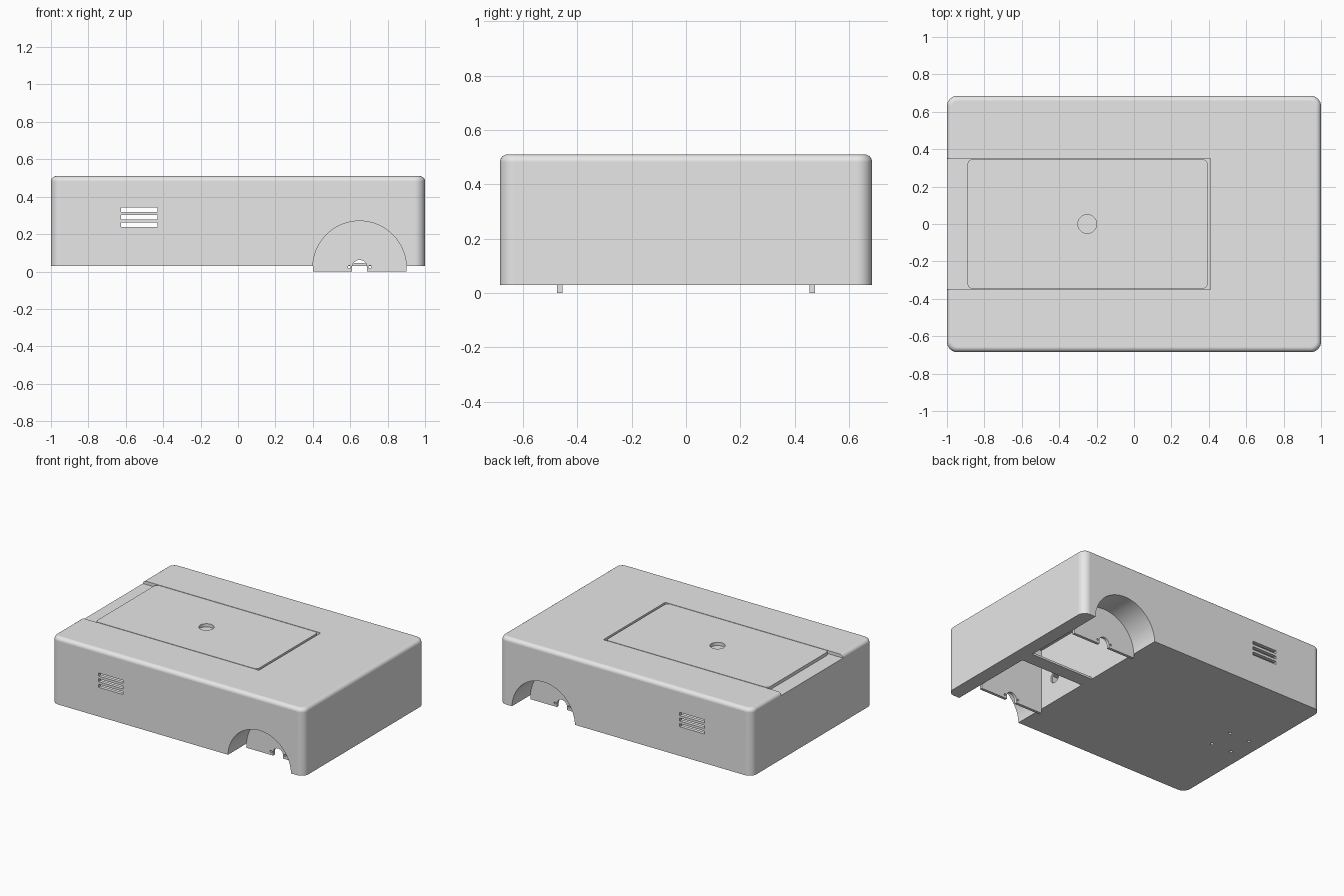
import bpy, bmesh, math

if "Cube" in bpy.data.objects:
    bpy.data.objects.remove(bpy.data.objects["Cube"])

grey = bpy.data.materials.new("plain grey")
grey.diffuse_color = (0.8, 0.8, 0.8, 1)
grey.use_nodes = True
grey.node_tree.nodes["Principled BSDF"].inputs["Base Color"].default_value = grey.diffuse_color


def make(name, bm):
    bmesh.ops.recalc_face_normals(bm, faces=bm.faces[:])
    mesh = bpy.data.meshes.new(name)
    bm.to_mesh(mesh)
    bm.free()
    mesh.materials.append(grey)
    ob = bpy.data.objects.new(name, mesh)
    bpy.context.scene.collection.objects.link(ob)
    return ob


def box(name, x0, x1, y0, y1, z0, z1, corner=0, top=0):
    bm = bmesh.new()
    bmesh.ops.create_cube(bm, size=1)
    for v in bm.verts:
        v.co = ((x0 + x1) / 2 + v.co.x * (x1 - x0),
                (y0 + y1) / 2 + v.co.y * (y1 - y0),
                (z0 + z1) / 2 + v.co.z * (z1 - z0))
    if corner:
        edges = [e for e in bm.edges if abs(e.verts[0].co.z - e.verts[1].co.z) > 1e-4]
        bmesh.ops.bevel(bm, geom=edges, offset=corner, segments=8, profile=0.5, affect='EDGES')
    if top:
        edges = [e for e in bm.edges if all(v.co.z > z1 - 1e-4 for v in e.verts)]
        bmesh.ops.bevel(bm, geom=edges, offset=top, segments=6, profile=0.5, affect='EDGES')
    return make(name, bm)


def prism(name, pts, a, b, axis='y'):
    """Extrude a 2D outline from a to b along the axis."""
    place = {'x': lambda p, t: (t, p[0], p[1]),
             'y': lambda p, t: (p[0], t, p[1]),
             'z': lambda p, t: (p[0], p[1], t)}[axis]
    bm = bmesh.new()
    lo = [bm.verts.new(place(p, a)) for p in pts]
    hi = [bm.verts.new(place(p, b)) for p in pts]
    bm.faces.new(lo)
    bm.faces.new(hi[::-1])
    n = len(pts)
    for i in range(n):
        bm.faces.new((lo[i], lo[(i + 1) % n], hi[(i + 1) % n], hi[i]))
    return make(name, bm)


def arc(cx, cz, r, start, end, n):
    return [(cx + r * math.cos(start + (end - start) * i / n),
             cz + r * math.sin(start + (end - start) * i / n)) for i in range(n + 1)]


def circle(cx, cy, r, n=32):
    return arc(cx, cy, r, 0, 2 * math.pi, n)[:-1]


def cut(ob, cutters):
    for c in cutters:
        mod = ob.modifiers.new("cut", 'BOOLEAN')
        mod.operation = 'DIFFERENCE'
        mod.solver = 'EXACT'
        mod.object = c
        graph = bpy.context.evaluated_depsgraph_get()
        graph.update()
        mesh = bpy.data.meshes.new_from_object(ob.evaluated_get(graph))
        ob.modifiers.clear()
        ob.data = mesh
        bpy.data.objects.remove(c)


WX, WZ, WR = 0.65, 0.02, 0.25      # wheel well centre and radius
FLOOR, CEIL, TOP = 0.045, 0.465, 0.51

# Hollow outer shell with rounded corners and top edge
shell = box("body_shell", -1, 1, -0.685, 0.685, 0.03, TOP, 0.055, 0.028)
cutters = [box("cavity", -0.975, 0.975, -0.66, 0.66, FLOOR, CEIL)]
# Lid recess, open at the left end
cutters.append(box("recess", -1.1, 0.41, -0.35, 0.35, 0.487, 0.6))
# Vent slots through both long walls
for z in (0.25, 0.29, 0.33):
    cutters.append(box("slot", -0.625, -0.43, -1, 1, z - 0.011, z + 0.011))
# Wheel arches and the openings underneath
for s in (-1, 1):
    outline = arc(WX, WZ, WR, 0, math.pi, 48) + [(WX - WR, -0.1), (WX + WR, -0.1)]
    y0, y1 = sorted((s * 0.475, s * 0.8))
    cutters.append(prism("arch", outline, y0, y1))
    y0, y1 = sorted((s * 0.05, s * 0.48))
    cutters.append(box("opening", 0.4, 0.9, y0, y1, -0.1, 0.06))
# Four screw holes in the floor
for x in (-0.735, -0.893):
    for y in (-0.09, 0.09):
        cutters.append(prism("screw", circle(x, y, 0.011, 16), 0, 0.1, 'z'))
cut(shell, cutters)
parts = [shell]

# Wheel well linings and axle plates
for s, side in ((-1, "front"), (1, "back")):
    y0, y1 = sorted((s * 0.475, s * 0.66))
    ring = arc(WX, WZ, WR, 0, math.pi, 48)
    ring += [(WX - WR - 0.015, 0.035), *arc(WX, WZ, WR + 0.015, math.pi - 0.06, 0.06, 48),
             (WX + WR + 0.015, 0.035)]
    ring = [(x, max(z, 0.03)) for x, z in ring]
    parts.append(prism(side + "_wheel_lining", ring, y0, y1))

    y0, y1 = sorted((s * 0.455, s * 0.475))
    notch = arc(WX, 0.022, 0.04, math.pi, 0, 16)
    outline = [(0.4, 0), (WX - 0.04, 0), *notch, (WX + 0.04, 0), (0.9, 0), (0.9, CEIL), (0.4, CEIL)]
    plate = prism(side + "_axle_plate", outline, y0, y1)
    cut(plate, [prism("pin", circle(WX + d, 0.025, 0.008, 12), y0 - 0.1, y1 + 0.1)
                for d in (-0.055, 0.055)])
    parts.append(plate)

# End walls of the motor bay, the inner one with cable holes
inner = box("motor_bay_inner_wall", 0.385, 0.4, -0.475, 0.475, FLOOR, CEIL)
cut(inner, [prism("cable", circle(-0.32, 0.21, 0.04), 0.3, 0.5, 'x')])
parts.append(inner)
parts.append(box("motor_bay_outer_wall", 0.9, 0.915, -0.475, 0.475, FLOOR, CEIL))

# Sliding lid with a finger hole
lid = box("lid", -0.89, 0.393, -0.345, 0.345, 0.487, TOP, 0.025)
cut(lid, [prism("finger", circle(-0.25, 0, 0.05, 48), 0.4, 0.6, 'z')])
parts.append(lid)

# Smooth curved surfaces, keep real edges sharp
for ob in parts:
    bpy.ops.object.select_all(action='DESELECT')
    ob.select_set(True)
    bpy.context.view_layer.objects.active = ob
    bpy.ops.object.shade_smooth_by_angle(angle=math.radians(30))
    weighted = ob.modifiers.new("weighted normals", 'WEIGHTED_NORMAL')
    weighted.keep_sharp = True
